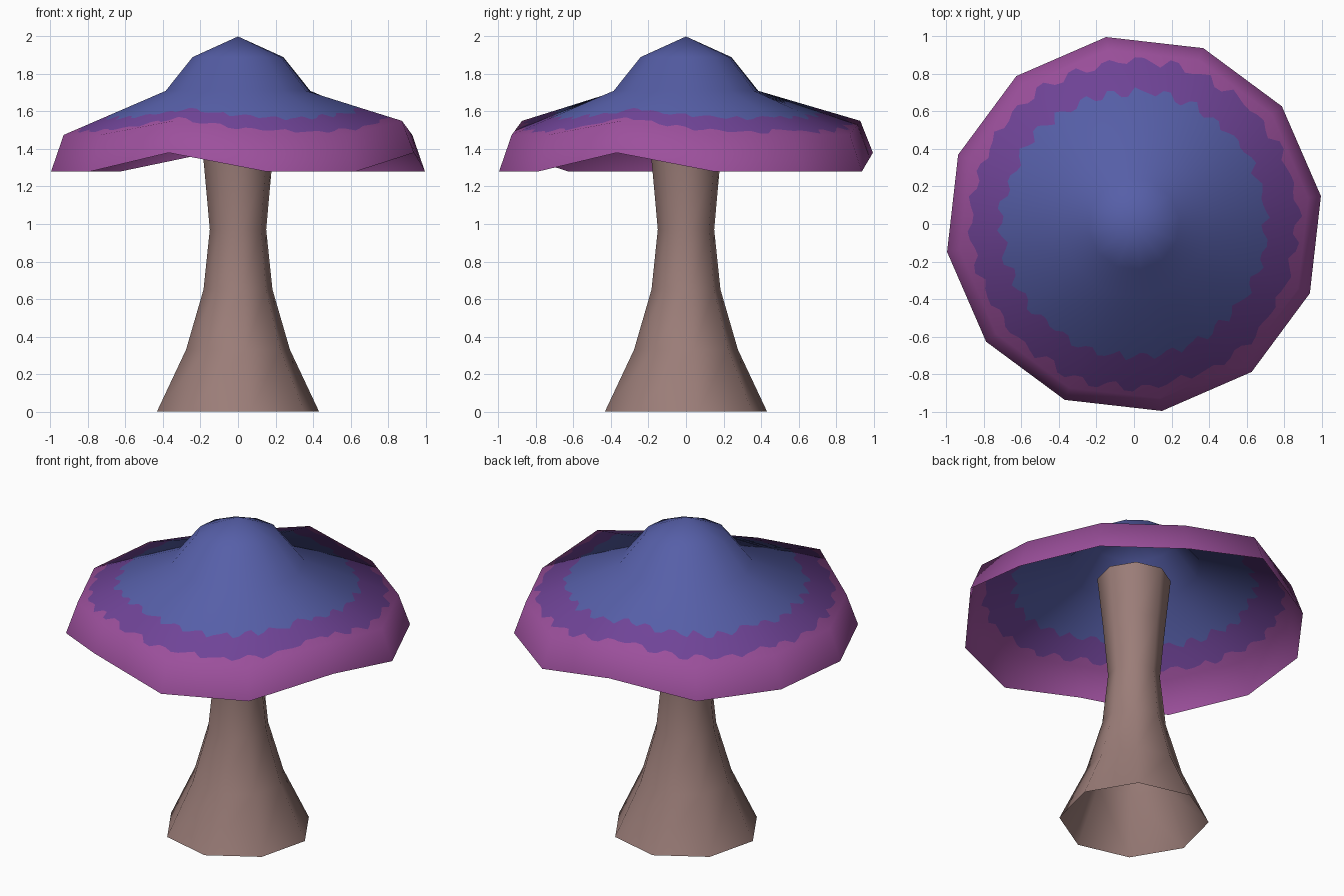
import bpy, math, random
from mathutils import Vector

if "Cube" in bpy.data.objects:
    bpy.data.objects.remove(bpy.data.objects["Cube"])

random.seed(4)
TWIST = math.radians(8.5)


def material(name, rgb):
    m = bpy.data.materials.new(name)
    m.diffuse_color = (*rgb, 1)
    m.use_nodes = True
    m.node_tree.nodes["Principled BSDF"].inputs["Base Color"].default_value = m.diffuse_color
    return m


BLUE = material("cap blue", (0.093, 0.114, 0.392))
PURPLE = material("band purple", (0.162, 0.058, 0.314))
MAGENTA = material("rim magenta", (0.335, 0.080, 0.335))
BROWN = material("stem brown", (0.328, 0.205, 0.188))


def make(name, verts, faces, mats, slots, normals=None):
    me = bpy.data.meshes.new(name)
    me.from_pydata(verts, [], faces)
    for m in mats:
        me.materials.append(m)
    for p, s in zip(me.polygons, slots):
        p.material_index = s
        p.use_smooth = True
    if normals:
        me.normals_split_custom_set_from_vertices(normals)
    ob = bpy.data.objects.new(name, me)
    bpy.context.collection.objects.link(ob)
    return ob


def strip(rows, n):
    """Quads joining successive closed rings of n vertices."""
    return [(r * n + i, r * n + (i + 1) % n, (r + 1) * n + (i + 1) % n, (r + 1) * n + i)
            for r in range(rows - 1) for i in range(n)]


# Stem: eight sided flared tube, open at both ends
stem_profile = [(0.437, 0), (0.28, 0.33), (0.186, 0.65), (0.152, 0.97), (0.182, 1.3), (0.215, 1.62)]
verts = [(r * math.cos(TWIST + i * math.tau / 8), r * math.sin(TWIST + i * math.tau / 8), z)
         for r, z in stem_profile for i in range(8)]
faces = strip(len(stem_profile), 8)
make("stem", verts, faces, [BROWN], [0] * len(faces))

# Cap: twelve sided thin shell with three lifted rim corners
SIDES, SUB = 12, 10
N = SIDES * SUB
LIFTED = {3, 8, 11}
# ring: radius, height, lift at raised corners, (outward, up) normal
cap_rings = [(1.008, 1.28, 0.10, (0.95, 0.30)), (0.94, 1.475, 0.075, (0.72, 0.70)),
             (0.39, 1.71, 0.0, (0.62, 0.78)), (0.245, 1.89, 0.0, (0.62, 0.78))]


def corner(ring, k):
    r, z, lift, _ = cap_rings[ring]
    a = TWIST + k * math.tau / SIDES
    return Vector((r * math.cos(a), r * math.sin(a), z + (lift if k % SIDES in LIFTED else 0)))


def edge_point(ring, i):
    k, f = divmod(i, SUB)
    return corner(ring, k).lerp(corner(ring, k + 1), f / SUB)


def ragged(radius):
    """Radius with a zigzag for the painted borders, one value per column."""
    return [radius + (1 if i // 2 % 2 else -1) * random.uniform(0.002, 0.028) for i in range(N)]


outer, inner = ragged(0.87), ragged(0.705)


def column_fraction(ring_radius, i):
    lo, hi = edge_point(2, i).xy.length, edge_point(1, i).xy.length
    return min(max((ring_radius - lo) / (hi - lo), 0.02), 0.97)


# rows from rim to top: (lower ring, upper ring, blend per column)
rows = [(0, 0, None), (1, 1, None), (2, 1, outer), (2, 1, inner), (2, 2, None), (3, 3, None)]
verts, normals = [], []
for a, b, border in rows:
    for i in range(N):
        t = column_fraction(border[i], i) if border else 0
        verts.append(edge_point(a, i).lerp(edge_point(b, i), t))
        out, up = Vector(cap_rings[a][3]).lerp(Vector(cap_rings[b][3]), t)
        ang = TWIST + i * math.tau / N
        normals.append(Vector((out * math.cos(ang), out * math.sin(ang), up)).normalized())
verts.append(Vector((0, 0, 2)))
normals.append(Vector((0, 0, 1)))

faces = strip(len(rows), N)
top = len(rows) - 1
faces += [(top * N + i, top * N + (i + 1) % N, len(verts) - 1) for i in range(N)]
band_colours = [2, 2, 1, 0, 0, 0]
make("cap", verts, faces, [BLUE, PURPLE, MAGENTA],
     [band_colours[i // N] for i in range(len(faces))], normals)
